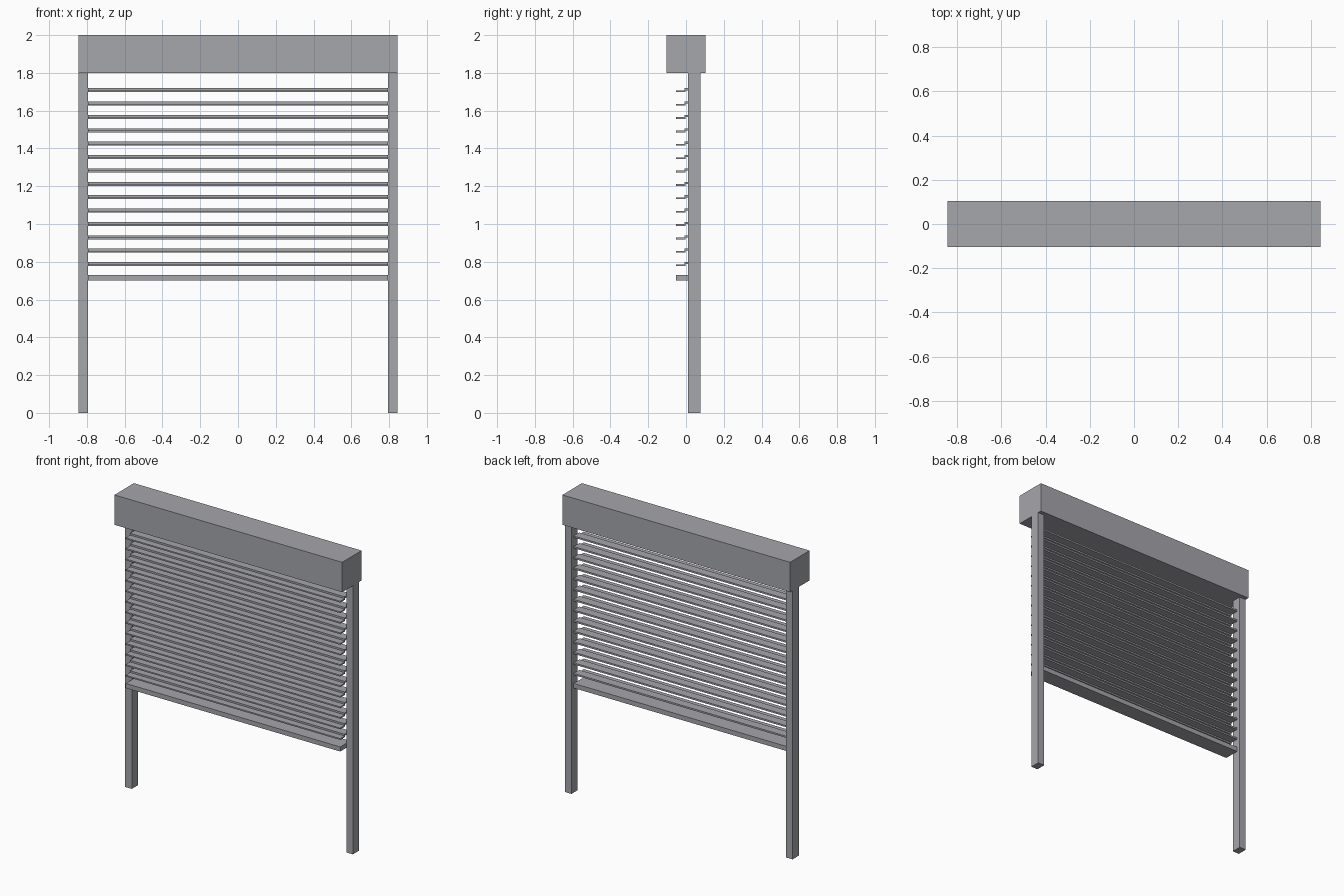
import bpy, bmesh

if "Cube" in bpy.data.objects:
    bpy.data.objects.remove(bpy.data.objects["Cube"])

# Dark grey painted metal
grey = bpy.data.materials.new("dark_grey")
grey.diffuse_color = (0.38, 0.385, 0.41, 1)
grey.use_nodes = True
grey.node_tree.nodes["Principled BSDF"].inputs["Base Color"].default_value = grey.diffuse_color


def extrude_profile(name, half_width, profile):
    """Solid made by sweeping a closed (y, z) profile along x."""
    bm = bmesh.new()
    face = bm.faces.new([bm.verts.new((-half_width, y, z)) for y, z in profile])
    res = bmesh.ops.extrude_face_region(bm, geom=[face])
    verts = [v for v in res["geom"] if isinstance(v, bmesh.types.BMVert)]
    bmesh.ops.translate(bm, verts=verts, vec=(2 * half_width, 0, 0))
    bmesh.ops.recalc_face_normals(bm, faces=bm.faces)
    mesh = bpy.data.meshes.new(name)
    bm.to_mesh(mesh)
    bm.free()
    mesh.materials.append(grey)
    obj = bpy.data.objects.new(name, mesh)
    bpy.context.collection.objects.link(obj)
    return obj


def rect(y0, y1, z0, z1):
    return [(y0, z0), (y1, z0), (y1, z1), (y0, z1)]


# Housing box at the top
extrude_profile("housing_box", 0.844, rect(-0.103, 0.103, 1.80, 2.0))

# Side guide rails
for side, label in ((-1, "left"), (1, "right")):
    rail = extrude_profile("guide_rail_" + label, 0.0245, rect(0.011, 0.077, 0, 1.80))
    rail.location.x = side * 0.8195

# Slats: low front blade stepping up to a raised rear blade
slat_profile = [(-0.053, 0.0), (-0.003, 0.0), (-0.003, 0.010), (0.053, 0.010),
                (0.053, 0.021), (-0.007, 0.021), (-0.007, 0.009), (-0.053, 0.009)]
for i in range(14):
    slat = extrude_profile(f"slat_{i + 1:02d}", 0.795, slat_profile)
    slat.location.z = 1.698 - i * 0.0708

# Bottom bar
extrude_profile("bottom_bar", 0.795, rect(-0.053, 0.053, 0.70, 0.731))
